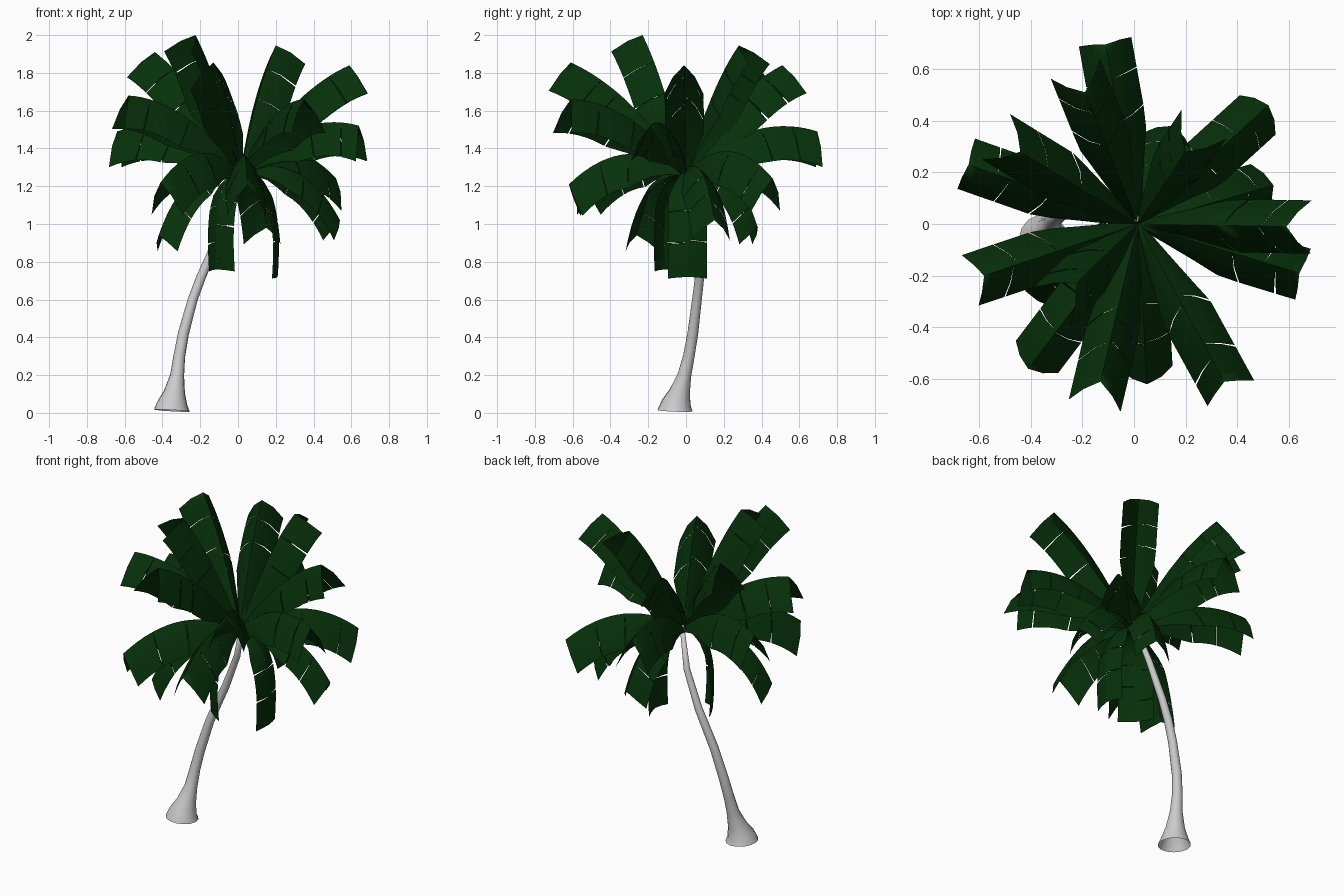
import bpy, bmesh, math, random
from mathutils import Vector

if "Cube" in bpy.data.objects:
    bpy.data.objects.remove(bpy.data.objects["Cube"])

random.seed(4)
CROWN = Vector((0.015, 0.0, 1.28))
UP = Vector((0, 0, 1))

green = bpy.data.materials.new("leaf_green")
green.diffuse_color = (0.002, 0.03, 0.003, 1)
green.use_nodes = True
green.node_tree.nodes["Principled BSDF"].inputs["Base Color"].default_value = green.diffuse_color


def finish(name, bm, mat=None):
    bmesh.ops.remove_doubles(bm, verts=bm.verts, dist=0.0005)
    me = bpy.data.meshes.new(name)
    bm.to_mesh(me)
    bm.free()
    ob = bpy.data.objects.new(name, me)
    bpy.context.collection.objects.link(ob)
    if mat:
        me.materials.append(mat)
    for p in me.polygons:
        p.use_smooth = True
    return ob


# Curved trunk, flared and open at the foot: (x, y, z, radius)
TRUNK = [(-0.35, -0.058, 0.012, 0.095), (-0.347, -0.05, 0.05, 0.08),
         (-0.336, -0.033, 0.11, 0.056), (-0.322, -0.008, 0.2, 0.037),
         (-0.311, 0.015, 0.3, 0.031), (-0.289, 0.036, 0.42, 0.029),
         (-0.24, 0.058, 0.6, 0.026), (-0.195, 0.072, 0.72, 0.025),
         (-0.143, 0.08, 0.84, 0.023), (-0.055, 0.07, 1.06, 0.019),
         (0.015, 0.02, 1.3, 0.013)]
bm = bmesh.new()
rings = []
N = 14
for i, (x, y, z, r) in enumerate(TRUNK):
    a = Vector(TRUNK[max(i - 1, 0)][:3])
    b = Vector(TRUNK[min(i + 1, len(TRUNK) - 1)][:3])
    d = (b - a).normalized()
    if i == 0:
        d = Vector((0.06, 0.04, 1)).normalized()
    u = Vector((0, 1, 0)).cross(d).normalized()
    v = d.cross(u)
    rings.append([bm.verts.new(Vector((x, y, z)) + r * (u * math.cos(k * math.tau / N) + v * math.sin(k * math.tau / N)))
                  for k in range(N)])
for r0, r1 in zip(rings, rings[1:]):
    for k in range(N):
        bm.faces.new((r0[k], r0[(k + 1) % N], r1[(k + 1) % N], r1[k]))
bm.faces.new(rings[-1])
finish("trunk", bm)


# One folded frond: arching midrib, two torn blades hanging from it
def frond(name, tip, lean):
    tip = Vector(tip)
    out = Vector((tip.x - CROWN.x, tip.y - CROWN.y, 0))
    reach = out.length
    out.normalize()
    side = UP.cross(out)
    low = max(0, CROWN.z - tip.z)
    high = max(0, tip.z - CROWN.z)
    ctrl = CROWN + out * (0.5 * reach + 0.25 * low)
    ctrl.z = (CROWN.z + tip.z) / 2 + 0.25 - 0.17 * high
    depth = 0.18 - 0.3 * max(0, 1.2 - tip.z)

    def point(t, s, sign):
        p = CROWN * (1 - t) ** 2 + ctrl * 2 * t * (1 - t) + tip * t * t
        tan = ((ctrl - CROWN) * (1 - t) + (tip - ctrl) * t).normalized()
        nor = tan.cross(side)
        hang = nor * -0.7 - UP * 0.3
        grow = min(1, 0.15 + 1.9 * t)
        sweep = tan * lean * s * t      # blade edges lean towards the tip
        return p + side * sign * 0.103 * grow * s ** 0.85 + hang * depth * grow * s ** 1.3 + sweep

    bm = bmesh.new()
    for sign in (1, -1):
        c1, c2 = random.uniform(0.45, 0.6), random.uniform(0.72, 0.86)
        for t0, t1 in ((0, c1), (c1, c2), (c2, 1)):
            gap = random.uniform(0.003, 0.015) if t1 < 1 else 0
            rows = 4
            grid = []
            for i in range(rows + 1):
                row = []
                for s in (0, 0.5, 1):
                    t = t0 + (t1 - gap * s - t0) * i / rows
                    row.append(bm.verts.new(point(t, s, sign)))
                grid.append(row)
            for ra, rb in zip(grid, grid[1:]):
                for j in range(2):
                    q = (ra[j], rb[j], rb[j + 1], ra[j + 1])
                    bm.faces.new(q if sign < 0 else q[::-1])
    finish(name, bm, green)


# Midrib tips of the fronds
UPPER = [(-0.225, -0.23, 2.0), (0.2, 0.28, 1.945), (0.59, -0.01, 1.84),
         (-0.13, -0.61, 1.855), (-0.19, 0.51, 1.84), (-0.44, 0.28, 1.91)]
MIDDLE = [(-0.58, -0.2, 1.68), (-0.64, 0.23, 1.49), (-0.11, 0.695, 1.49),
          (0.64, -0.19, 1.52), (0.35, -0.61, 1.66)]
LOWER = [(0.52, 0.46, 1.24), (-0.41, -0.56, 1.22), (0.05, -0.62, 1.21),
         (0.54, 0.15, 1.02), (0.15, 0.38, 0.98), (-0.42, -0.26, 0.94)]
DROOPING = [(0.21, 0.01, 0.72), (-0.11, -0.11, 0.76)]
for label, tips, lean in (("upper", UPPER, 0.05), ("middle", MIDDLE, 0.05),
                          ("lower", LOWER, 0.03), ("drooping", DROOPING, 0.0)):
    for n, tip in enumerate(tips):
        frond(f"{label}_frond_{n + 1}", tip, lean)
